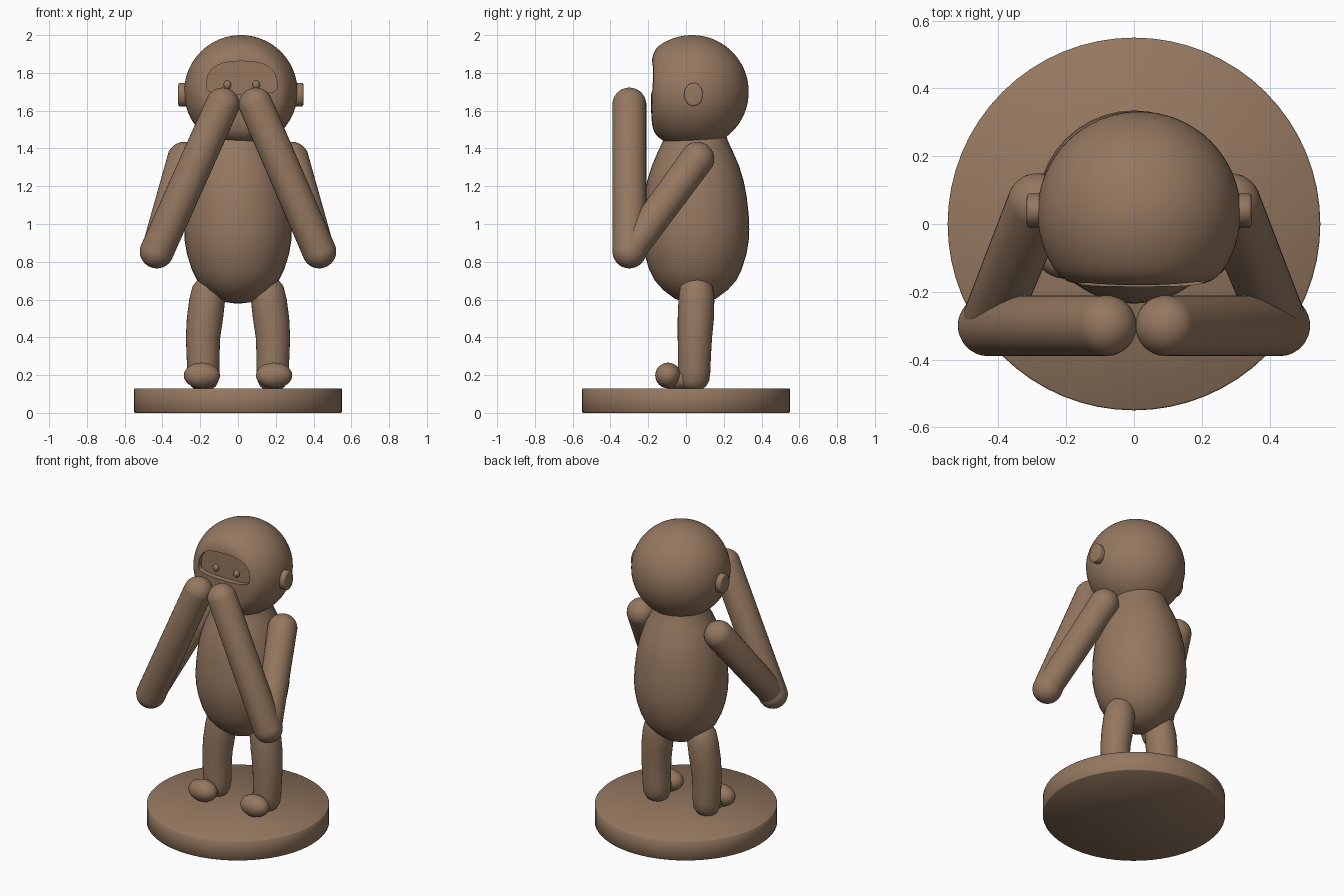
import bpy, bmesh, math
from mathutils import Vector, Matrix

if "Cube" in bpy.data.objects:
    bpy.data.objects.remove(bpy.data.objects["Cube"])

brown = bpy.data.materials.new("brown clay")
brown.diffuse_color = (0.30, 0.187, 0.117, 1)
brown.use_nodes = True
brown.node_tree.nodes["Principled BSDF"].inputs["Base Color"].default_value = brown.diffuse_color


def finish(name, bm, angle=50):
    """Turn a bmesh into a smooth shaded object with sharp edges kept."""
    bmesh.ops.recalc_face_normals(bm, faces=bm.faces)
    me = bpy.data.meshes.new(name)
    bm.to_mesh(me)
    bm.free()
    me.materials.append(brown)
    me.shade_smooth()
    me.set_sharp_from_angle(angle=math.radians(angle))
    ob = bpy.data.objects.new(name, me)
    bpy.context.collection.objects.link(ob)
    return ob


def stack(name, rows, seg=32, angle=50):
    """Skin of stacked horizontal circles given as (x, y, z, radius)."""
    bm = bmesh.new()
    rings = []
    for x, y, z, r in rows:
        rings.append([bm.verts.new((x + r * math.cos(math.tau * i / seg),
                                    y + r * math.sin(math.tau * i / seg), z))
                      for i in range(seg)])
    for a, b in zip(rings, rings[1:]):
        for i in range(seg):
            j = (i + 1) % seg
            bm.faces.new((a[i], a[j], b[j], b[i]))
    bm.faces.new(rings[0][::-1])
    bm.faces.new(rings[-1])
    return finish(name, bm, angle)


def ellipsoid(name, centre, radii, seg=32):
    bm = bmesh.new()
    bmesh.ops.create_uvsphere(bm, u_segments=seg, v_segments=seg // 2, radius=1)
    bmesh.ops.transform(bm, verts=bm.verts,
                        matrix=Matrix.Translation(centre) @ Matrix.Diagonal((*radii, 1)))
    return finish(name, bm)


def capsule(name, a, b, ra, rb):
    """Round-ended limb from a to b."""
    a, b = Vector(a), Vector(b)
    bm = bmesh.new()
    bmesh.ops.create_uvsphere(bm, u_segments=32, v_segments=17, radius=1)
    for v in bm.verts:
        v.co = v.co * rb + Vector((0, 0, (b - a).length)) if v.co.z > 0 else v.co * ra
    rot = (b - a).to_track_quat('Z', 'Y').to_matrix().to_4x4()
    bmesh.ops.transform(bm, verts=bm.verts, matrix=Matrix.Translation(a) @ rot)
    return finish(name, bm)


# Round base
stack("base", [(0, 0, 0, .545), (0, 0, .005, .55), (0, 0, .125, .55), (0, 0, .13, .545)], 64, 50)

# Pear shaped body
body = [(.02, .58), (.06, .585), (.11, .605), (.17, .65), (.215, .70), (.245, .76),
        (.27, .84), (.282, .91), (.285, .97), (.282, 1.05), (.272, 1.14), (.255, 1.23),
        (.23, 1.31), (.2, 1.38), (.172, 1.44), (.16, 1.48), (.14, 1.54)]
stack("body", [(0, .05, z, r) for r, z in body], 40)

# Head: a ball with a softly flattened face
HX = 0.015
bm = bmesh.new()
bmesh.ops.create_uvsphere(bm, u_segments=64, v_segments=40, radius=.30)
bmesh.ops.translate(bm, verts=bm.verts, vec=(HX, .032, 1.70))
for v in bm.verts:
    d = -.12 - v.co.y
    if d > 0:
        v.co.y = -.12 - .067 * math.tanh(d / .067)
head = finish("head", bm)

# Sunken eye area cut into the face
bm = bmesh.new()
outline = []
for i in range(48):
    t = math.tau * i / 48
    c, s = math.cos(t), math.sin(t)
    x = HX + .005 + math.copysign(.187 * abs(c) ** .75, c)
    z = 1.725 + math.copysign((.137 if s > 0 else .04) * abs(s) ** .75, s)
    outline.append(bm.verts.new((x, -.4, z)))
face = bm.faces.new(outline)
ext = bmesh.ops.extrude_face_region(bm, geom=[face])
bmesh.ops.translate(bm, vec=(0, .252, 0),
                    verts=[g for g in ext["geom"] if isinstance(g, bmesh.types.BMVert)])
cutter = finish("face_cutter", bm)
cutter.hide_render = True
mod = head.modifiers.new("face recess", 'BOOLEAN')
mod.operation = 'DIFFERENCE'
mod.solver = 'EXACT'
mod.object = cutter
bpy.context.view_layer.objects.active = head
bpy.ops.object.modifier_apply(modifier=mod.name)
bpy.data.objects.remove(cutter)
head.data.shade_smooth()
head.data.set_sharp_from_angle(angle=math.radians(40))

for s, side in ((-1, "left"), (1, "right")):
    # Eyes
    ellipsoid(side + "_eye", (HX + .005 + s * .076, -.15, 1.737), (.02, .02, .024), 16)

    # Ears: upright oval discs with softened rims
    bm = bmesh.new()
    bmesh.ops.create_cone(bm, cap_ends=True, segments=32, radius1=1, radius2=1, depth=2)
    rim = [e for e in bm.edges if abs(e.verts[0].co.z - e.verts[1].co.z) < .01]
    bmesh.ops.bevel(bm, geom=rim, offset=.25, segments=3, affect='EDGES', profile=.5)
    bmesh.ops.transform(bm, verts=bm.verts, matrix=Matrix.Translation((HX + s * .302, .04, 1.685))
                        @ Matrix.Diagonal((.03, .05, .062, 1)) @ Matrix.Rotation(math.pi / 2, 4, 'Y'))
    finish(side + "_ear", bm)

    # Arms raised so the hands cover the mouth
    elbow = (s * .43, -.30, .855)
    capsule(side + "_upper_arm", (s * .285, .06, 1.345), elbow, .09, .083)
    capsule(side + "_forearm", elbow, (s * .088 + .006, -.30, 1.632), .09, .09)

    # Legs with a slight outward bow
    leg = [(.15, .055, .725, .02), (.15, .055, .71, .06), (.155, .055, .67, .086),
           (.163, .055, .6, .095), (.175, .052, .5, .096), (.185, .047, .4, .091),
           (.185, .045, .3, .087), (.183, .043, .22, .086), (.183, .043, .17, .08),
           (.183, .04, .14, .065), (.183, .04, .125, .045)]
    stack(side + "_leg", [(s * x, y, z, r) for x, y, z, r in leg])

    # Feet with round raised toes
    capsule(side + "_foot", (s * .184, .04, .178), (s * .188, -.08, .178), .055, .05)
    ellipsoid(side + "_toe", (s * .191, -.095, .198), (.096, .068, .068))
